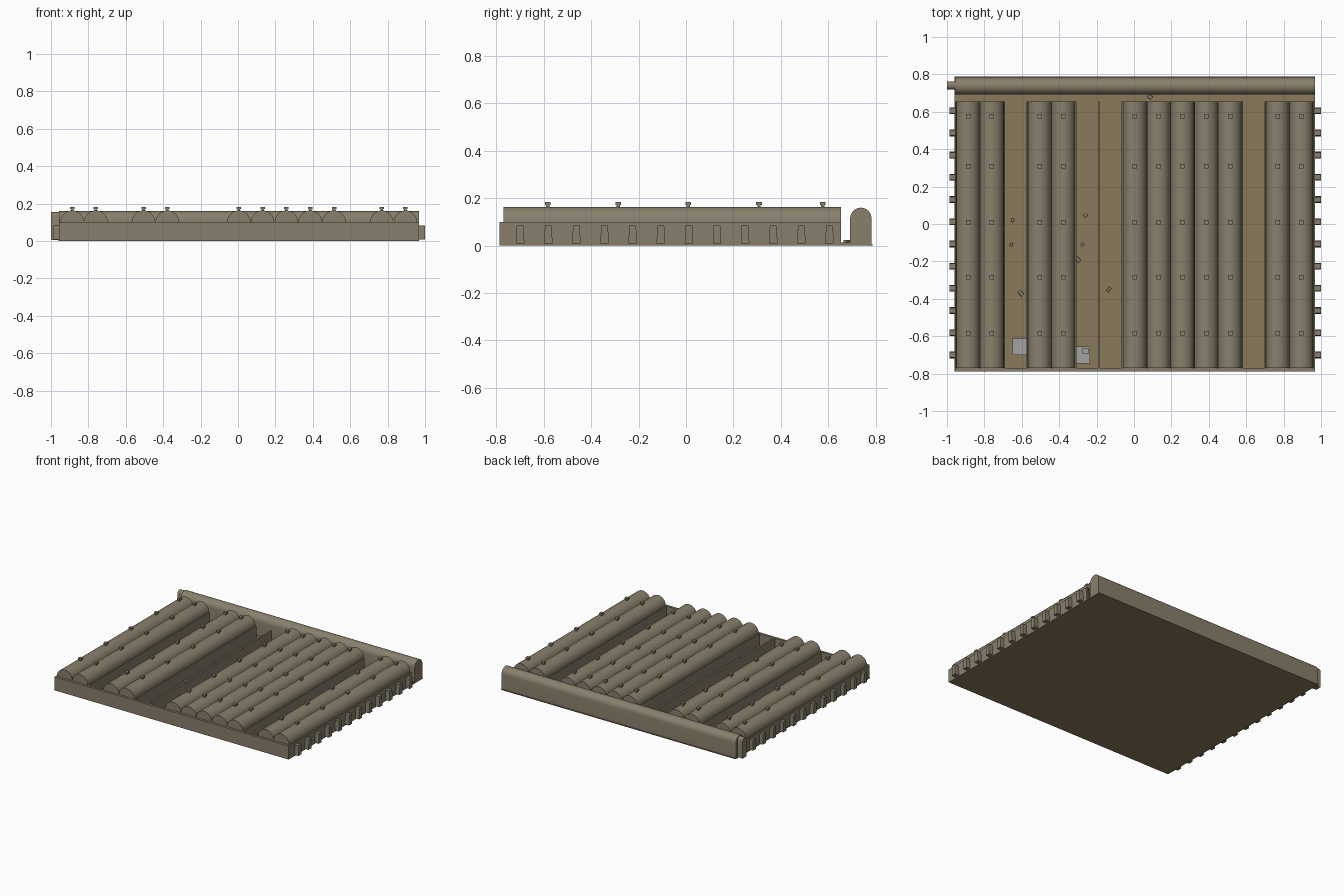
import bpy, bmesh, math, random
from mathutils import Matrix

if "Cube" in bpy.data.objects:
    bpy.data.objects.remove(bpy.data.objects["Cube"])

random.seed(4)


def material(name, rgb):
    m = bpy.data.materials.new(name)
    m.diffuse_color = (*rgb, 1)
    m.use_nodes = True
    m.node_tree.nodes["Principled BSDF"].inputs["Base Color"].default_value = m.diffuse_color
    return m


CLAY = material("clay", (0.25, 0.215, 0.15))
SOIL = material("soil", (0.26, 0.19, 0.105))
GREY = material("grey_stone", (0.36, 0.36, 0.35))


def finish(name, bm, mat, smooth=False):
    bmesh.ops.recalc_face_normals(bm, faces=bm.faces)
    me = bpy.data.meshes.new(name)
    bm.to_mesh(me)
    bm.free()
    me.materials.append(mat)
    ob = bpy.data.objects.new(name, me)
    bpy.context.collection.objects.link(ob)
    if smooth:
        bpy.ops.object.select_all(action='DESELECT')
        ob.select_set(True)
        bpy.context.view_layer.objects.active = ob
        bpy.ops.object.shade_smooth_by_angle(angle=math.radians(35))
    return ob


def box(bm, x0, x1, y0, y1, z0, z1, taper=1.0, turn=0.0):
    """Box between limits; taper scales the top face along y, turn spins about z."""
    c = ((x0 + x1) / 2, (y0 + y1) / 2, (z0 + z1) / 2)
    verts = bmesh.ops.create_cube(bm, size=1)["verts"]
    for v in verts:
        k = taper if v.co.z > 0 else 1
        v.co = (v.co.x * (x1 - x0), v.co.y * (y1 - y0) * k, v.co.z * (z1 - z0))
    bmesh.ops.transform(bm, verts=verts, matrix=Matrix.Translation(c) @ Matrix.Rotation(turn, 4, 'Z'))


def prism(bm, ring, offset):
    """Extrude a closed outline along an offset."""
    f = bm.faces.new([bm.verts.new(p) for p in ring])
    ext = bmesh.ops.extrude_face_region(bm, geom=[f], use_keep_orig=True)["geom"]
    bmesh.ops.translate(bm, vec=offset, verts=[g for g in ext if isinstance(g, bmesh.types.BMVert)])


def arch(r, zbase, zspring, n=12):
    """Arch outline as (across, height) pairs."""
    pts = [(r * math.cos(math.pi * i / n), zspring + r * math.sin(math.pi * i / n)) for i in range(n + 1)]
    if zbase < zspring:
        pts += [(-r, zbase), (r, zbase)]
    return pts


PITCH, FIRST = 0.1273, -0.887
MISSING = (2, 5, 6, 12)
FRONT, BACK = -0.77, 0.655

# Base plate and trough floor
bm = bmesh.new()
box(bm, -0.96, 0.968, -0.788, 0.788, 0, 0.006)
box(bm, -0.955, 0.965, -0.78, 0.70, 0.004, 0.012)
finish("floor_plate", bm, SOIL)

# Front and side walls
bm = bmesh.new()
box(bm, -0.958, 0.968, -0.788, FRONT, 0.004, 0.10)
box(bm, -0.958, -0.944, FRONT, BACK, 0.004, 0.10)
box(bm, 0.954, 0.968, FRONT, BACK, 0.004, 0.10)
finish("outer_walls", bm, CLAY)

# Thin dividers between the troughs
bm = bmesh.new()
for i in range(14):
    x = FIRST + PITCH * (i + 0.5)
    box(bm, x - 0.006, x + 0.006, FRONT, BACK, 0.01, 0.10)
finish("trough_dividers", bm, CLAY)

# Rounded covers with square mushroom knobs
tiles, knobs = bmesh.new(), bmesh.new()
for i in range(15):
    if i in MISSING:
        continue
    x = FIRST + PITCH * i
    ring = [(x + u, FRONT, z) for u, z in arch(0.0635, 0.1, 0.1)]
    prism(tiles, ring, (0, BACK - FRONT, 0))
    for y in (-0.583, -0.286, 0.01, 0.308, 0.577):
        box(knobs, x - 0.007, x + 0.007, y - 0.007, y + 0.007, 0.155, 0.174)
        box(knobs, x - 0.012, x + 0.012, y - 0.012, y + 0.012, 0.172, 0.183)
finish("rounded_covers", tiles, CLAY, True)
finish("cover_knobs", knobs, CLAY)

# Back rail with a round top, and its end tenon
bm = bmesh.new()
prism(bm, [(-0.958, 0.738 + u, z) for u, z in arch(0.045, 0.004, 0.115)], (1.926, 0, 0))
finish("back_rail", bm, CLAY, True)
bm = bmesh.new()
prism(bm, [(-1.0, 0.74 + u, z) for u, z in arch(0.022, 0.006, 0.133, 8)], (0.045, 0, 0))
finish("rail_tenon", bm, CLAY, True)

# Tapered pegs along both sides
bm = bmesh.new()
for i in range(12):
    y = -0.70 + i * 0.1187
    for x0, x1 in ((0.965, 1.0), (-0.987, -0.955)):
        box(bm, x0, x1, y - 0.018, y + 0.018, 0.008, 0.084, 0.8)
finish("side_pegs", bm, CLAY)

# Grey slabs lying in two open troughs
bm = bmesh.new()
box(bm, -0.65, -0.572, -0.70, -0.613, 0.012, 0.03)
box(bm, -0.312, -0.235, -0.745, -0.655, 0.012, 0.03)
box(bm, -0.276, -0.244, -0.695, -0.665, 0.028, 0.045)
finish("stone_slabs", bm, GREY)

# Loose chips scattered on the floor
bm = bmesh.new()
for x, y in ((-0.65, 0.02), (-0.655, -0.11), (-0.605, -0.37), (-0.26, 0.045), (-0.275, -0.11), (-0.3, -0.19),
             (-0.135, -0.35), (0.085, 0.68), (0.535, 0.31), (0.53, -0.185), (0.465, -0.58)):
    a, b = random.uniform(0.009, 0.016), random.uniform(0.007, 0.011)
    box(bm, x - a, x + a, y - b, y + b, 0.01, 0.024, 0.8, random.uniform(0, 3))
finish("loose_chips", bm, CLAY)
